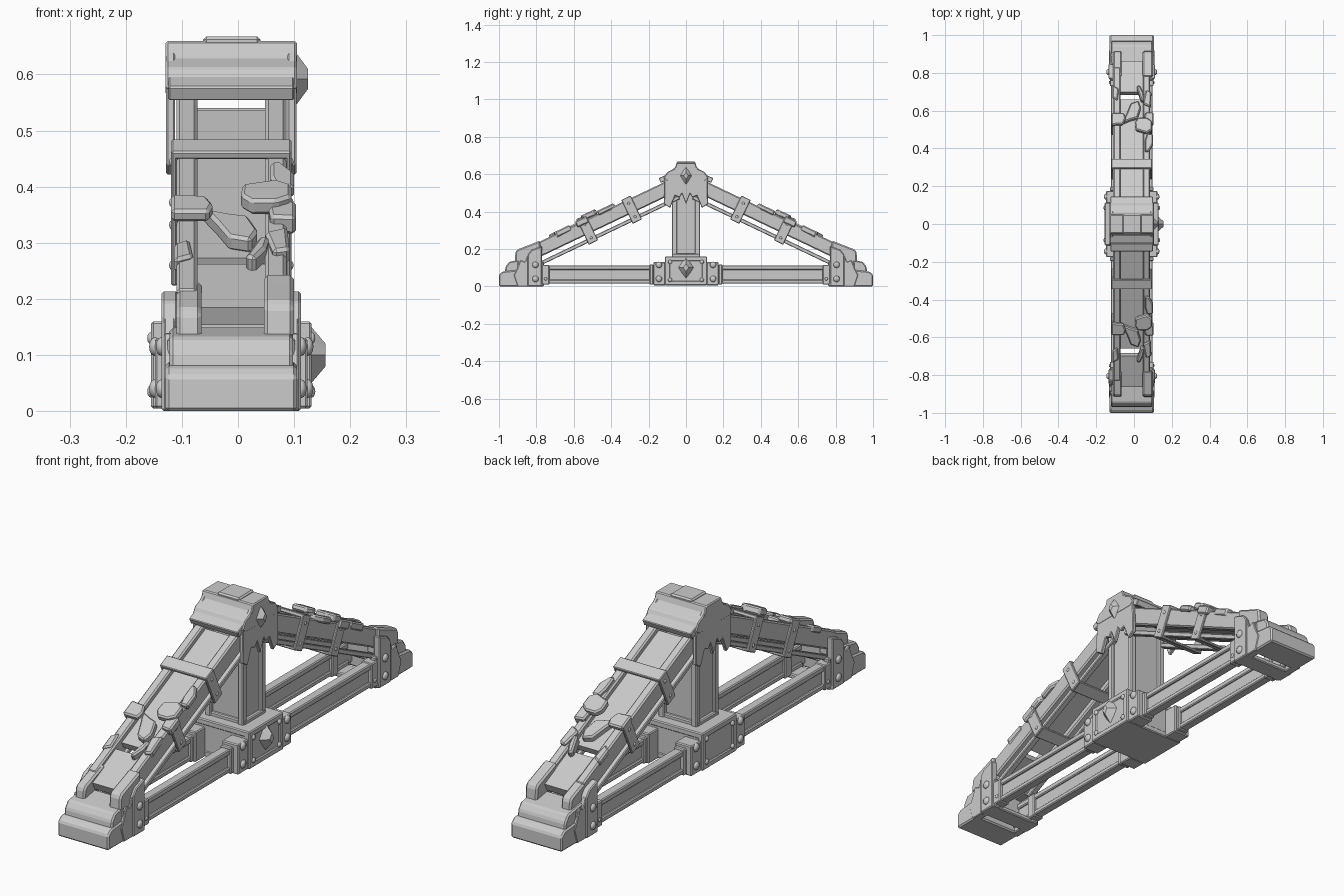
import bpy, bmesh, math
from mathutils import Vector, Matrix

cube = bpy.data.objects.get("Cube")
if cube:
    bpy.data.objects.remove(cube, do_unlink=True)

CENTRE_X = -0.012
GREY = (0.6, 0.6, 0.6, 1)
grey = bpy.data.materials.new("plain grey")
grey.use_nodes = True
grey.diffuse_color = GREY
grey.node_tree.nodes["Principled BSDF"].inputs["Base Color"].default_value = GREY

ANGLE = math.radians(25.5)
SIN, COS = math.sin(ANGLE), math.cos(ANGLE)


def slope(s, t):
    """Point on the rafter: s runs down the slope, t is height above its top."""
    return (0.11 + s * COS + t * SIN, 0.56 - s * SIN + t * COS)


def across(u, v, w):
    return Vector((w, u, v))


def on_slope(u, v, w):
    return Vector((u, *slope(v, w)))


def finish(name, bm, mirror="", bevel=0.0):
    mesh = bpy.data.meshes.new(name)
    bmesh.ops.recalc_face_normals(bm, faces=bm.faces)
    bm.to_mesh(mesh)
    bm.free()
    obj = bpy.data.objects.new(name, mesh)
    bpy.context.collection.objects.link(obj)
    obj.location.x = CENTRE_X
    mesh.materials.append(grey)
    if bevel:
        mod = obj.modifiers.new("Bevel", 'BEVEL')
        mod.width = bevel
        mod.segments = 1
        mod.limit_method = 'ANGLE'
    if mirror:
        mod = obj.modifiers.new("Mirror", 'MIRROR')
        mod.use_axis = ("X" in mirror, "Y" in mirror, False)
        mod.use_mirror_merge = False
    return obj


def prism(name, pts, a, b, mirror="", bevel=0.004, place=across):
    """Extrude an outline from a to b."""
    bm = bmesh.new()
    low = [bm.verts.new(place(u, v, a)) for u, v in pts]
    high = [bm.verts.new(place(u, v, b)) for u, v in pts]
    bm.faces.new(low)
    bm.faces.new(high)
    for i in range(len(pts)):
        j = (i + 1) % len(pts)
        bm.faces.new((low[i], low[j], high[j], high[i]))
    return finish(name, bm, mirror, bevel)


def box(name, x, y, z, mirror="", bevel=0.004):
    return prism(name, [(y[0], z[0]), (y[1], z[0]), (y[1], z[1]), (y[0], z[1])],
                 x[0], x[1], mirror, bevel)


def slope_box(name, x, s, t, mirror="Y", bevel=0.003):
    return prism(name, [slope(s[0], t[0]), slope(s[1], t[0]),
                        slope(s[1], t[1]), slope(s[0], t[1])], x[0], x[1], mirror, bevel)


def rivet(name, x, y, z, r):
    bm = bmesh.new()
    bmesh.ops.create_uvsphere(bm, u_segments=10, v_segments=6, radius=r,
                              matrix=Matrix.Translation((x, y, z)) @ Matrix.Diagonal((0.65, 1, 1, 1)))
    for f in bm.faces:
        f.smooth = True
    finish(name, bm, "XY")


def gem(name, x, z, depth, half_w, half_h):
    """Pointed diamond on the left side."""
    bm = bmesh.new()
    rim = [bm.verts.new((x, half_w * math.cos(k * math.pi / 4) * (1, 0.75)[k % 2],
                         z + half_h * math.sin(k * math.pi / 4) * (1, 0.75)[k % 2])) for k in range(8)]
    inner = [bm.verts.new((x + depth, v.co.y * 0.35, z + (v.co.z - z) * 0.35)) for v in rim]
    bm.faces.new(rim)
    bm.faces.new(inner)
    for i in range(8):
        j = (i + 1) % 8
        bm.faces.new((rim[i], rim[j], inner[j], inner[i]))
    finish(name, bm)


# Central box with flanking plates
box("center_box", (-0.138, 0.138), (-0.11, 0.11), (0.005, 0.155), bevel=0.008)
for z in ((0.005, 0.03), (0.135, 0.16)):
    box("center_box_rim", (-0.143, 0.143), (-0.113, 0.113), z)
box("center_box_edge", (0.12, 0.143), (0.085, 0.113), (0.005, 0.16), "XY")
box("flank_plate", (0.06, 0.136), (0.11, 0.175), (0.005, 0.13), "XY")
for z in (0.04, 0.115):
    rivet("flank_rivet", 0.136, 0.145, z, 0.017)
    rivet("foot_rivet", 0.124, 0.805, z, 0.017)
for z in (0.035, 0.13):
    rivet("box_rivet", 0.143, 0.085, z, 0.011)
rivet("bracket_rivet", 0.115, 0.75, 0.04, 0.009)

# Paired lower beams with flanges
box("beam_web", (0.078, 0.1), (0.1, 0.88), (0.02, 0.105), "XY", 0)
for z in ((0.015, 0.036), (0.088, 0.112)):
    box("beam_flange", (0.07, 0.11), (0.1, 0.85), z, "XY")
box("beam_end_plate", (0.066, 0.116), (0.175, 0.195), (0.01, 0.118), "XY")

# Upright post
box("post_core", (-0.075, 0.075), (-0.057, 0.057), (0.15, 0.54), bevel=0)
box("post_column", (0.062, 0.088), (0.048, 0.075), (0.15, 0.54), "XY")
box("post_base", (-0.09, 0.09), (-0.07, 0.07), (0.155, 0.175))

# Sloping rafters
slope_box("rafter_rail", (0.06, 0.098), (-0.06, 0.8), (-0.075, 0), "XY", 0.006)
slope_box("rafter_panel", (-0.063, 0.063), (0.01, 0.62), (-0.05, -0.022), "Y", 0)
slope_box("rafter_lower_panel", (-0.063, 0.063), (0.66, 0.84), (-0.05, -0.015), "Y", 0)
slope_box("rafter_under_rod", (0.068, 0.094), (-0.03, 0.79), (-0.117, -0.097), "XY")

# Metal straps round the rafters
for s in ((0.2, 0.255), (0.46, 0.515)):
    mid = (s[0] + s[1]) / 2
    slope_box("strap_side", (0.096, 0.107), s, (-0.128, 0.012), "XY")
    slope_box("strap_bottom", (-0.1, 0.1), s, (-0.128, -0.117))
    for t in (-0.02, -0.1):
        y, z = slope(mid, t)
        rivet("strap_rivet", 0.106, y, z, 0.008)
slope_box("upper_strap_top", (-0.107, 0.107), (0.2, 0.255), (-0.002, 0.013))

# Broken strap and loose fragments on the slope
fragments = [
    ("strap_stub", [(-0.107, 0.45), (-0.045, 0.455), (-0.032, 0.49), (-0.04, 0.52), (-0.107, 0.52)], 0, 0.024),
    ("round_fragment", [(0.02, 0.42), (0.08, 0.4), (0.107, 0.42), (0.107, 0.47),
                        (0.08, 0.49), (0.035, 0.49), (0.017, 0.465)], 0.0, 0.03),
    ("edge_fragment", [(0.07, 0.3), (0.09, 0.3), (0.112, 0.34), (0.112, 0.4), (0.08, 0.4), (0.07, 0.36)], -0.01, 0.016),
    ("corner_fragment", [(0.065, 0.47), (0.115, 0.46), (0.115, 0.53), (0.07, 0.525)], -0.02, 0.016),
    ("leaf_fragment", [(-0.05, 0.47), (-0.005, 0.49), (0.03, 0.5), (0.048, 0.56),
                       (0.035, 0.6), (-0.005, 0.585), (-0.025, 0.53)], -0.025, 0.006),
    ("small_fragment", [(0.025, 0.68), (0.05, 0.6), (0.068, 0.6), (0.062, 0.645), (0.042, 0.69)], -0.03, 0.012),
    ("rail_chip", [(0.06, 0.58), (0.1, 0.56), (0.104, 0.65), (0.075, 0.66)], -0.02, 0.012),
    ("left_rail_chip", [(-0.102, 0.62), (-0.075, 0.6), (-0.068, 0.67), (-0.102, 0.69)], -0.02, 0.008),
]
for name, pts, low, high in fragments:
    prism(name, pts, low, high, "Y", 0.006, on_slope)

# Feet
prism("foot_base", [(0.875, 0), (1, 0), (1, 0.062), (0.98, 0.08), (0.875, 0.09)], -0.117, 0.117, "Y", 0.006)
prism("foot_upper_block", [(0.84, 0.06), (0.97, 0.06), (0.965, 0.105), (0.945, 0.132), (0.84, 0.15)],
      -0.11, 0.11, "Y", 0.006)
box("foot_side_wall", (0.085, 0.114), (0.76, 0.9), (0.0, 0.13), "XY")
prism("foot_side_plate", [(0.77, 0), (0.845, 0), (0.845, 0.17), (0.825, 0.195), (0.77, 0.215)],
      0.095, 0.124, "XY", 0.004)
prism("foot_shard", [(0.845, 0), (0.9, 0), (0.92, 0.06), (0.9, 0.1), (0.885, 0.14), (0.86, 0.13), (0.845, 0.17)],
      0.1, 0.12, "XY", 0.003)
box("foot_bottom_band", (-0.12, 0.12), (0.765, 0.845), (0, 0.02), "Y")
box("foot_bracket", (0.066, 0.116), (0.73, 0.772), (0.01, 0.115), "XY")
for name, x0, x1, rise in (("left_foot_block", 0.058, 0.112, 0.0), ("right_foot_block", -0.098, -0.053, -0.012)):
    prism(name, [(0.775, 0.13), (0.915, 0.13), (0.912, 0.185 + rise), (0.9, 0.198 + rise),
                 (0.83, 0.225 + rise), (0.78, 0.245 + rise)], x0, x1, "Y", 0.007)

# Peak collar
half_roof = [(0.05, 0.66), (0.06, 0.63), (0.1, 0.612), (0.12, 0.578), (0.1, 0.563)]
prism("collar_roof", half_roof + [(-y, z) for y, z in reversed(half_roof)], -0.117, 0.117, "", 0.004)
half_side = [(0.045, 0.65), (0.115, 0.585), (0.117, 0.44), (0.085, 0.42), (0.058, 0.485), (0.035, 0.475), (0.022, 0.495)]
prism("collar_side", half_side + [(0, 0.44)] + [(-y, z) for y, z in reversed(half_side)],
      0.1, 0.116, "X", 0.003)
slope_box("collar_front_bar", (-0.112, 0.112), (-0.04, 0.025), (0.004, 0.032))
box("peak_block", (-0.05, 0.052), (-0.05, 0.05), (0.62, 0.668), bevel=0.006)

# Diamond ornaments on the left side
gem("upper_gem", 0.113, 0.592, 0.024, 0.034, 0.05)
gem("lower_gem", 0.136, 0.1, 0.032, 0.042, 0.058)
